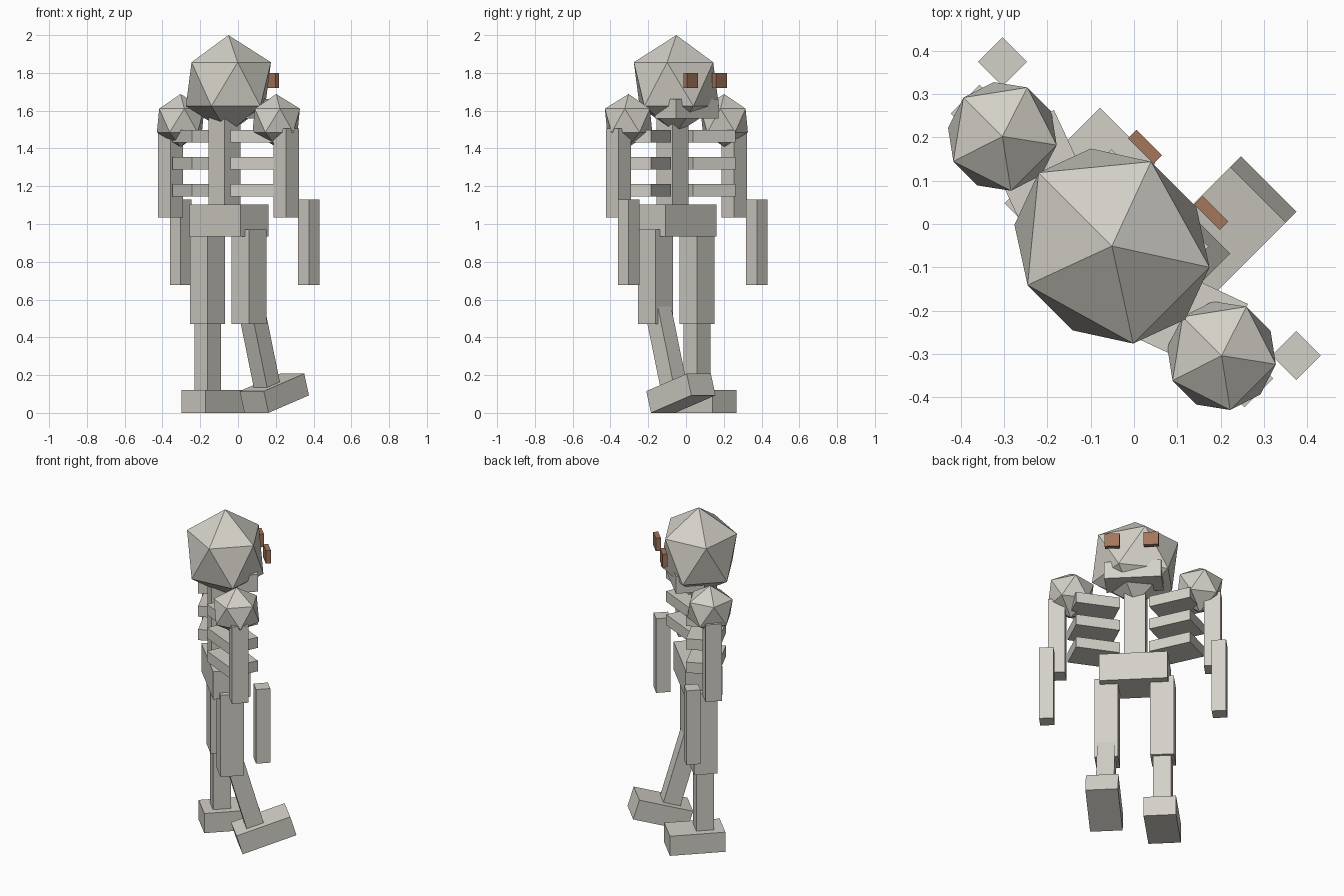
import bpy
import bmesh
from math import radians
from mathutils import Matrix, Vector

cube = bpy.data.objects.get("Cube")
if cube:
    bpy.data.objects.remove(cube, do_unlink=True)

# The figure is modelled facing -y, then turned to its final heading
HEADING = Matrix.Rotation(radians(135), 4, 'Z')
MID = 0.072   # depth of the body's central plane


def material(name, rgb):
    mat = bpy.data.materials.new(name)
    mat.use_nodes = True
    mat.diffuse_color = (*rgb, 1)
    mat.node_tree.nodes["Principled BSDF"].inputs["Base Color"].default_value = (*rgb, 1)
    return mat


BONE = material("bone_grey", (0.65, 0.63, 0.57))
BROWN = material("eye_brown", (0.37, 0.18, 0.107))


def finish(name, bm, mat, centre, turn=None):
    place = Matrix.Translation(Vector(centre)) @ (turn or Matrix())
    bm.transform(HEADING @ place)
    mesh = bpy.data.meshes.new(name)
    bm.to_mesh(mesh)
    bm.free()
    mesh.materials.append(mat)
    obj = bpy.data.objects.new(name, mesh)
    bpy.context.collection.objects.link(obj)
    return obj


def box(name, centre, size, mat=BONE, pitch=0, yaw=0):
    bm = bmesh.new()
    bmesh.ops.create_cube(bm, size=1)
    bm.transform(Matrix.Diagonal((*size, 1)))
    turn = Matrix.Rotation(radians(yaw), 4, 'Z') @ Matrix.Rotation(radians(pitch), 4, 'X')
    return finish(name, bm, mat, centre, turn)


def ball(name, centre, radii):
    bm = bmesh.new()
    bmesh.ops.create_icosphere(bm, subdivisions=1, radius=1)
    bm.transform(Matrix.Diagonal((*radii, 1)))
    return finish(name, bm, BONE, centre)


# Head, jaw and trunk
ball("head", (0, MID, 1.74), (0.268, 0.237, 0.26))
box("jaw", (0, -0.005, 1.61), (0.317, 0.16, 0.105))
box("spine", (0, 0.1, 1.34), (0.12, 0.12, 0.5))
box("pelvis", (0, 0.068, 1.018), (0.38, 0.21, 0.169))

# Paired parts
for side, s in (("left", 1), ("right", -1)):
    box(side + "_eye", (s * 0.108, -0.144, 1.76), (0.083, 0.028, 0.08), BROWN)
    ball(side + "_shoulder", (s * 0.358, MID, 1.548), (0.142, 0.142, 0.14))
    box(side + "_upper_arm", (s * 0.433, MID, 1.27), (0.094, 0.094, 0.47))
    box(side + "_forearm", (s * 0.48, -0.05, 0.904), (0.08, 0.08, 0.453))
    box(side + "_thigh", (s * 0.155, MID, 0.72), (0.131, 0.131, 0.5))
    for i in range(3):
        box(f"{side}_rib_{i + 1}", (s * 0.23, MID, 1.178 + i * 0.143),
            (0.25, 0.18, 0.065), yaw=-20 * s)

# Standing leg
box("left_shin", (0.155, MID, 0.3), (0.1, 0.1, 0.4))
box("left_foot", (0.155, 0.022, 0.06), (0.181, 0.312, 0.12))

# Stepping leg, swung forward with the toes raised
box("right_shin", (-0.155, -0.003, 0.35), (0.1, 0.1, 0.48), pitch=-16)
box("right_foot", (-0.155, -0.117, 0.104), (0.181, 0.316, 0.12), pitch=-17)
